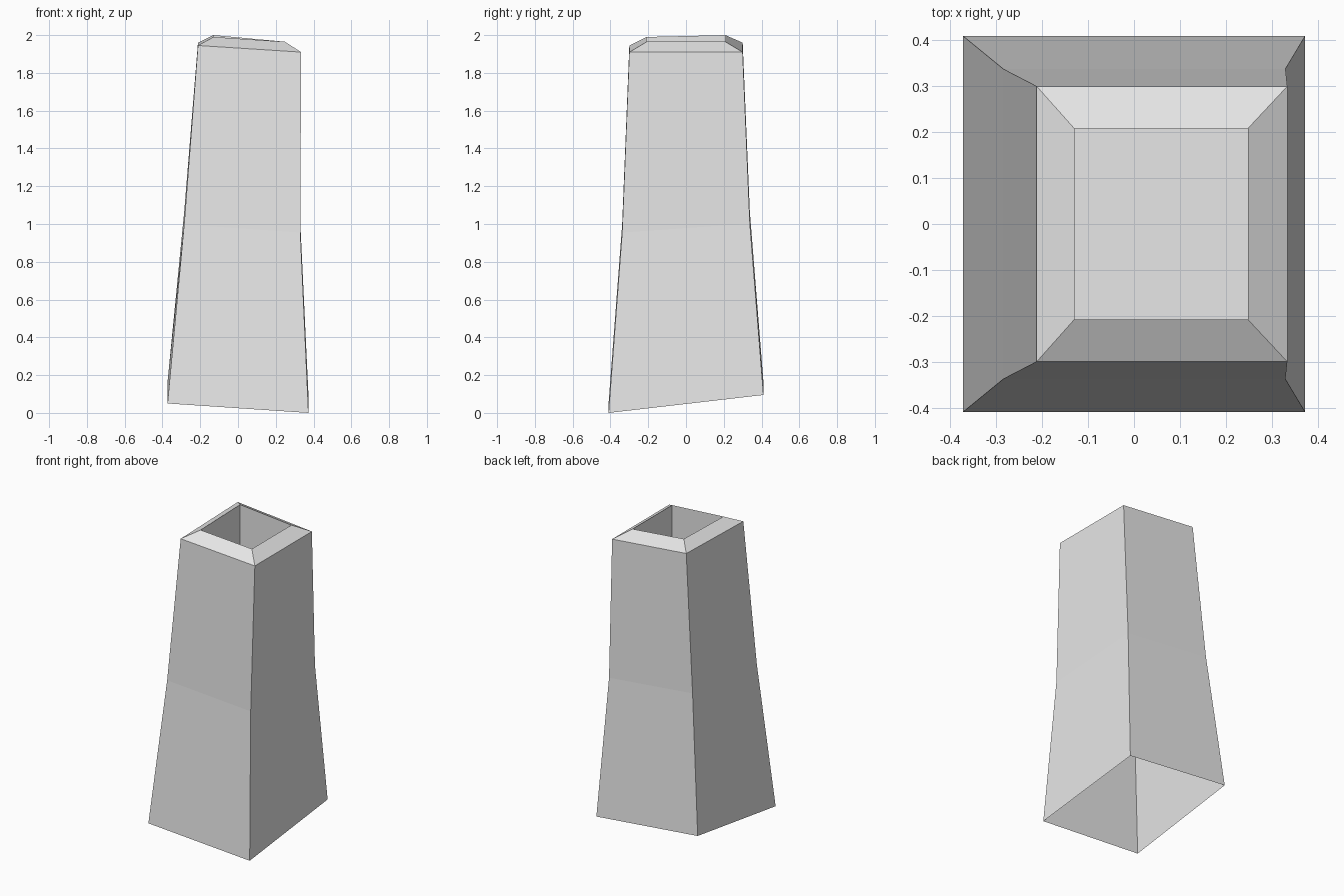
import bpy
import bmesh

cube = bpy.data.objects.get("Cube")
if cube:
    bpy.data.objects.remove(cube, do_unlink=True)

# Plain stone grey
grey = bpy.data.materials.new("light_grey")
grey.use_nodes = True
colour = (0.8, 0.8, 0.8, 1)
grey.diffuse_color = colour
grey.node_tree.nodes["Principled BSDF"].inputs["Base Color"].default_value = colour


def add_ring(bm, left, right, half_depth, heights):
    """Four corners, counter-clockwise from the front at -x."""
    corners = [(left, -half_depth), (right, -half_depth),
               (right, half_depth), (left, half_depth)]
    return [bm.verts.new((x, y, z)) for (x, y), z in zip(corners, heights)]


def bridge(bm, lower, upper):
    for i in range(4):
        j = (i + 1) % 4
        bm.faces.new((lower[i], lower[j], upper[j], upper[i]))


def finish(bm, name):
    mesh = bpy.data.meshes.new(name)
    bm.to_mesh(mesh)
    bm.free()
    mesh.materials.append(grey)
    obj = bpy.data.objects.new(name, mesh)
    bpy.context.collection.objects.link(obj)
    return obj


# Tapered stack: open slanted foot, waist, shoulder, raised lip, sunken flue
base_z = (0.05, 0.0, 0.095, 0.165)
shoulder_z = (1.945, 1.91, 1.91, 1.96)
waist_z = [(a + b) / 2 for a, b in zip(base_z, shoulder_z)]
lip_z = (1.99, 1.965, 1.965, 2.0)
floor_z = [1.5] * 4

bm = bmesh.new()
rings = [
    add_ring(bm, -0.373, 0.373, 0.41, base_z),
    add_ring(bm, -0.285, 0.33, 0.338, waist_z),
    add_ring(bm, -0.212, 0.334, 0.30, shoulder_z),
    add_ring(bm, -0.13, 0.248, 0.208, lip_z),
    add_ring(bm, -0.13, 0.248, 0.208, floor_z),
]
for lower, upper in zip(rings, rings[1:]):
    bridge(bm, lower, upper)
bm.faces.new(rings[-1])  # flue floor
finish(bm, "chimney_stack")
